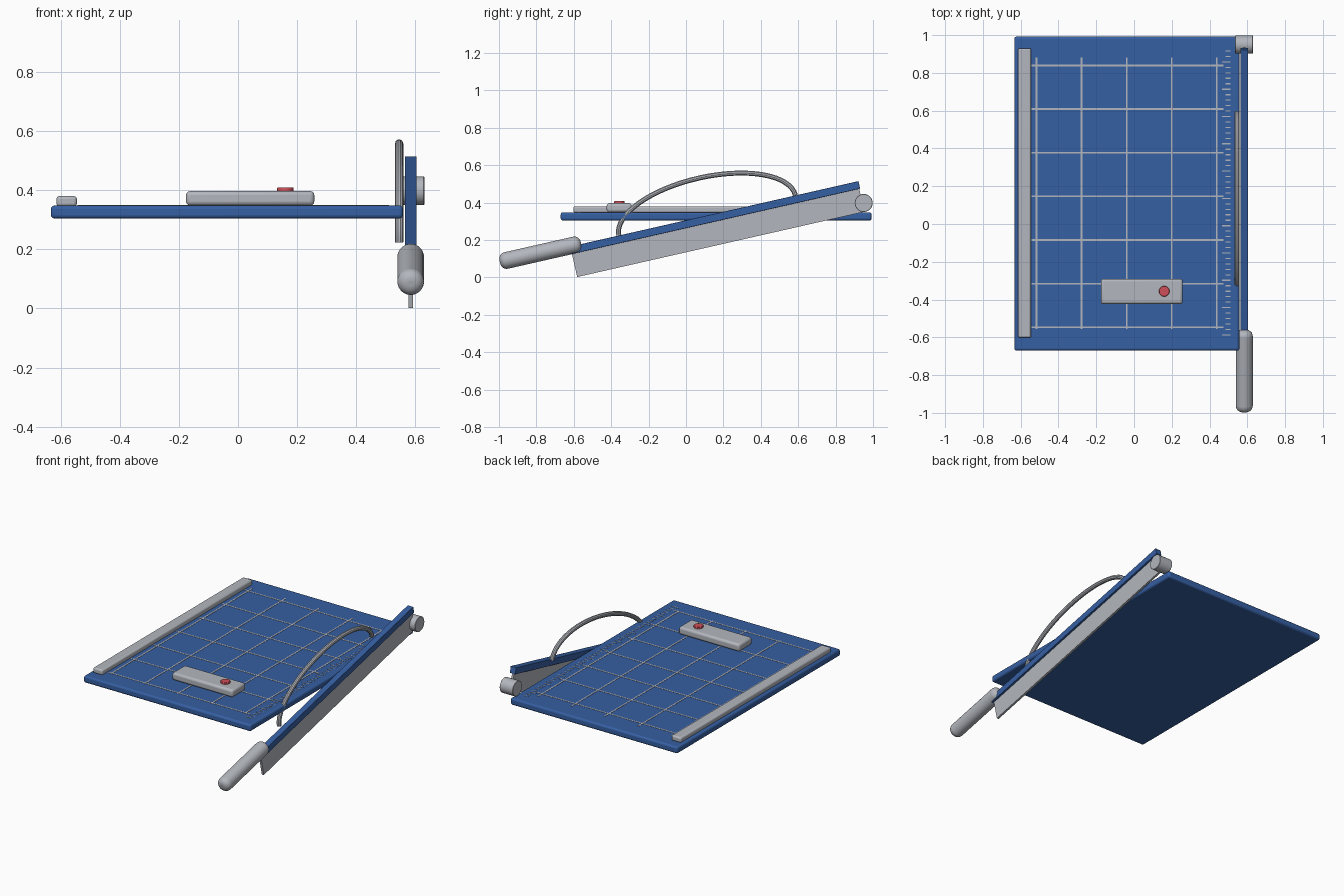
import bpy, math
from mathutils import Matrix, Vector

if "Cube" in bpy.data.objects:
    bpy.data.objects.remove(bpy.data.objects["Cube"])


def material(name, rgb):
    m = bpy.data.materials.new(name)
    m.diffuse_color = (*rgb, 1)
    m.use_nodes = True
    m.node_tree.nodes["Principled BSDF"].inputs["Base Color"].default_value = m.diffuse_color
    return m


BLUE = material("blue paint", (0.036, 0.115, 0.365))
GREY = material("light grey metal", (0.45, 0.47, 0.51))
RED = material("red plastic", (0.62, 0.08, 0.10))
TILT = math.atan(0.227)                      # slope of the cutting arm


def finish(ob, name, mat, bevel=0, segments=3):
    ob.name = name
    ob.data.materials.append(mat)
    if bevel:
        b = ob.modifiers.new("Bevel", 'BEVEL')
        b.width, b.segments = bevel, segments
        b.limit_method, b.angle_limit = 'ANGLE', math.radians(40)
    bpy.ops.object.shade_smooth_by_angle(angle=math.radians(35))
    return ob


def box(name, x, y, z, mat, bevel=0):
    """Box from three (low, high) ranges."""
    bpy.ops.mesh.primitive_cube_add(size=1)
    ob = bpy.context.object
    lo, hi = (Vector(v) for v in zip(x, y, z))
    ob.data.transform(Matrix.Translation((lo + hi) / 2) @ Matrix.Diagonal((*(hi - lo), 1)))
    return finish(ob, name, mat, bevel)


def cylinder(name, centre, radius, depth, rotation, mat, bevel=0, segments=3):
    bpy.ops.mesh.primitive_cylinder_add(vertices=32, radius=radius, depth=depth,
                                        location=centre, rotation=rotation)
    return finish(bpy.context.object, name, mat, bevel, segments)


def plates(name, rects, z, mat):
    """Many thin raised marks joined in one mesh; rects are (x0, x1, y0, y1)."""
    verts, faces = [], []
    for x0, x1, y0, y1 in rects:
        n = len(verts)
        verts += [(x, y, h) for h in z for x, y in ((x0, y0), (x1, y0), (x1, y1), (x0, y1))]
        faces += [[n + 4, n + 5, n + 6, n + 7], [n + 3, n + 2, n + 1, n]]
        faces += [[n + i, n + (i + 1) % 4, n + 4 + (i + 1) % 4, n + 4 + i] for i in range(4)]
    me = bpy.data.meshes.new(name)
    me.from_pydata(verts, [], faces)
    me.materials.append(mat)
    bpy.context.collection.objects.link(bpy.data.objects.new(name, me))


# Board, paper stop and clamp
box("base_board", (-0.633, 0.558), (-0.67, 0.992), (0.304, 0.348), BLUE, 0.012)
box("paper_stop", (-0.614, -0.545), (-0.602, 0.93), (0.345, 0.38), GREY, 0.01)
box("clamp_bar", (-0.176, 0.258), (-0.424, -0.29), (0.348, 0.397), GREY, 0.014)
cylinder("clamp_button", (0.16, -0.356, 0.399), 0.028, 0.02, (0, 0, 0), RED, 0.003, 2)

# Printed grid and ruler marks
w = 0.0045
grid = [(x - w, x + w, -0.557, 0.882) for x in (-0.516 + 0.2385 * i for i in range(5))]
grid += [(-0.543, 0.474, y - w, y + w) for y in (-0.547 + 0.2311 * i for i in range(7))]
plates("grid_lines", grid, (0.346, 0.3495), GREY)
ticks = []
for i in range(53):
    y = -0.587 + 0.0289 * i
    ticks.append((0.465 if i % 5 == 0 else 0.484, 0.511, y - 0.003, y + 0.003))
plates("ruler_marks", ticks, (0.346, 0.3495), GREY)

# Cutting arm and blade, built level along y and tilted about the arm's low end
tilt = Matrix.Translation((0.584, -0.57, 0.176)) @ Matrix.Rotation(TILT, 4, 'X')
arm = box("cutting_arm", (-0.02, 0.02), (-0.06, 1.53), (-0.041, 0), BLUE, 0.002)
blade = box("blade", (-0.007, 0.007), (-0.05, 1.525), (-0.167, -0.03), GREY)
for ob in (arm, blade):
    ob.data.transform(tilt)

# Handle and pivot
cylinder("handle", (0.584, -0.778, 0.132), 0.045, 0.445,
         (math.pi / 2 + TILT, 0, 0), GREY, 0.034, 6)
cylinder("pivot", (0.583, 0.95, 0.398), 0.048, 0.094, (0, math.pi / 2, 0), GREY, 0.002, 1)

# Finger guard: tilted half ellipse swept as a tube
curve = bpy.data.curves.new("finger_guard", 'CURVE')
curve.dimensions = '3D'
curve.bevel_depth, curve.bevel_resolution, curve.use_fill_caps = 0.014, 3, True
path = curve.splines.new('POLY')
COUNT = 33
path.points.add(COUNT - 1)
for i, p in enumerate(path.points):
    t = math.pi * i / (COUNT - 1)
    a, h = 0.484 * math.cos(t), 0.205 * math.sin(t)
    p.co = (0.545, 0.113 + a * math.cos(TILT) - h * math.sin(TILT),
            0.331 + a * math.sin(TILT) + h * math.cos(TILT), 1)
guard = bpy.data.objects.new("finger_guard", curve)
bpy.context.collection.objects.link(guard)
bpy.ops.object.select_all(action='DESELECT')
bpy.context.view_layer.objects.active = guard
guard.select_set(True)
bpy.ops.object.convert(target='MESH')
finish(bpy.context.object, "finger_guard", GREY)
